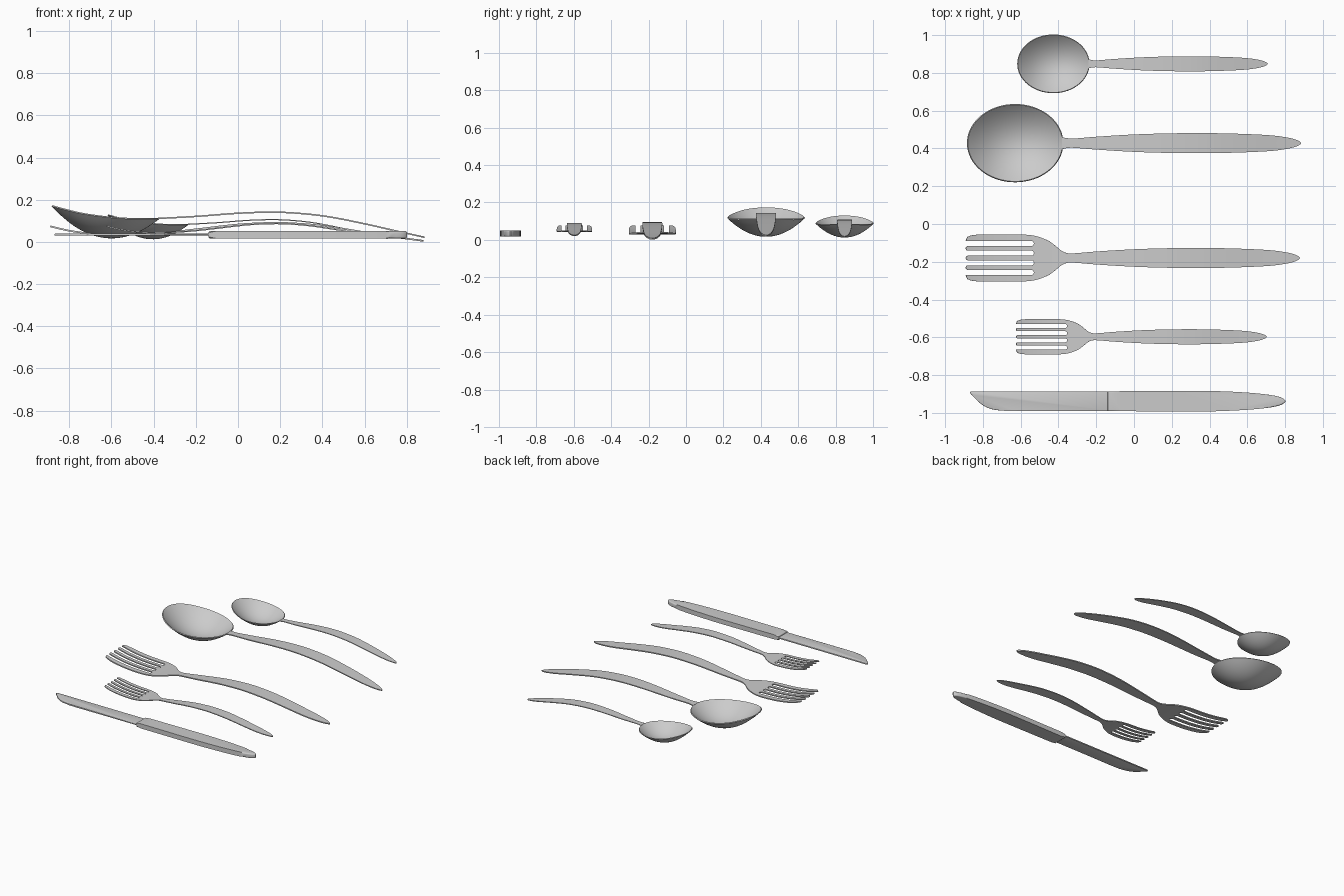
import bpy, bmesh, math

if "Cube" in bpy.data.objects:
    bpy.data.objects.remove(bpy.data.objects["Cube"])

def curve(pts):
    """Smooth function through a few (x, value) points."""
    n = len(pts)
    def slope(i):
        a, b = pts[max(i - 1, 0)], pts[min(i + 1, n - 1)]
        return (b[1] - a[1]) / (b[0] - a[0])
    def f(x):
        x = min(max(x, pts[0][0]), pts[-1][0])
        i = next(k for k in range(n - 1) if x <= pts[k + 1][0])
        (x0, y0), (x1, y1) = pts[i], pts[i + 1]
        h = x1 - x0
        t = (x - x0) / h
        return ((2*t**3 - 3*t*t + 1) * y0 + (t**3 - 2*t*t + t) * h * slope(i)
                + (3*t*t - 2*t**3) * y1 + (t**3 - t*t) * h * slope(i + 1))
    return f

def span(a, b, n):
    return [a + (b - a) * i / n for i in range(n + 1)]

def strip(bm, xs, rows, z):
    """Sheet along x; rows(x) gives the y values across it."""
    grid = [[bm.verts.new((x, y, z(x))) for y in rows(x)] for x in xs]
    for a, b in zip(grid, grid[1:]):
        for j in range(len(a) - 1):
            bm.faces.new((a[j], b[j], b[j + 1], a[j + 1]))

def finish(name, bm, thickness=0):
    bmesh.ops.remove_doubles(bm, verts=bm.verts, dist=1e-4)
    bmesh.ops.recalc_face_normals(bm, faces=bm.faces)
    me = bpy.data.meshes.new(name)
    bm.to_mesh(me)
    bm.free()
    ob = bpy.data.objects.new(name, me)
    bpy.context.collection.objects.link(ob)
    bpy.ops.object.select_all(action='DESELECT')
    bpy.context.view_layer.objects.active = ob
    ob.select_set(True)
    if thickness:
        m = ob.modifiers.new("thickness", 'SOLIDIFY')
        m.thickness, m.offset = thickness, 0
        bpy.ops.object.modifier_apply(modifier=m.name)
    bpy.ops.object.shade_smooth_by_angle(angle=math.radians(35))
    return ob

def small_copy(ob, name, loc):
    c = bpy.data.objects.new(name, ob.data)
    c.scale, c.location = (0.75,) * 3, loc
    bpy.context.collection.objects.link(c)

# handle outline shared by spoons and forks
grip = [(-.33, .024), (-.2, .034), (0, .046), (.2, .052), (.4, .053), (.6, .048),
        (.74, .040), (.81, .030), (.85, .0205), (.873, .011), (.882, .004), (.885, 0)]
TAIL = span(-.3, .8, 36) + [.82, .835, .85, .86, .868, .875, .88, .883, .885]

# spoon: bowl and handle
rim = curve([(-.885, .172), (-.75, .138), (-.62, .119), (-.5, .111), (-.37, .111)])
bm = bmesh.new()
N, R = 64, 14
rings = []
for k in range(1, R + 1):
    r = k / R
    ring = []
    for i in range(N):
        a = 2 * math.pi * i / N
        x = -.629 + .253 * r * math.cos(a)
        ring.append(bm.verts.new((x, .205 * r * math.sin(a), rim(x) - .098 * (1 - r * r))))
    rings.append(ring)
mid = bm.verts.new((-.629, 0, rim(-.629) - .098))
for i in range(N):
    j = (i + 1) % N
    bm.faces.new((mid, rings[0][i], rings[0][j]))
    for a, b in zip(rings, rings[1:]):
        bm.faces.new((a[i], b[i], b[j], a[j]))
w = curve([(-.385, .033), (-.36, .027)] + grip)
z = curve([(-.385, .111), (-.2, .121), (0, .136), (.15, .141), (.27, .137), (.42, .121),
           (.6, .086), (.75, .052), (.885, .022)])
strip(bm, span(-.38, -.305, 6) + TAIL, lambda x: [-w(x), 0, w(x)], z)
spoon = finish("table_spoon", bm, .007)
spoon.location = (0, .428, 0)
small_copy(spoon, "tea_spoon", (.045, .848, 0))

# fork: five tines joined to the head and handle
TIP, ROOT, GAP = -.885, -.525, .0135
centres = [-.0765, -.0255, .0255, .0765]
head = curve([(-.885, .092), (-.88, .107), (-.865, .117), (-.84, .122), (-.8, .125), (-.62, .125),
              (-.55, .122), (-.5, .112), (-.446, .090), (-.41, .064), (-.385, .043),
              (-.36, .029)] + grip)
z = curve([(-.885, .074), (-.8, .054), (-.7, .040), (-.6, .034), (-.5, .034), (-.35, .043),
           (-.2, .059), (0, .082), (.15, .090), (.25, .089), (.4, .077), (.55, .055),
           (.7, .030), (.885, .005)])
bm = bmesh.new()

def gap(x):
    t = max(0, (x - (ROOT - GAP)) / GAP)
    return GAP * math.sqrt(max(0, 1 - t * t))

def tine(i):
    def rows(x):
        lo = -head(x) if i == 0 else centres[i - 1] + gap(x)
        hi = head(x) if i == 4 else centres[i] - gap(x)
        if 0 < i < 4:  # rounded tips
            t = max(0, 1 - (x - TIP) / .011)
            m, h = (lo + hi) / 2, (hi - lo) / 2 * math.sqrt(max(.06, 1 - t * t))
            lo, hi = m - h, m + h
        return [lo, hi]
    return rows

tine_x = ([TIP, -.8835, -.881, -.878, -.874, -.865, -.85] + span(-.83, ROOT - GAP, 16)
          + [ROOT - .009, ROOT - .005, ROOT - .002, ROOT])
for i in range(5):
    strip(bm, tine_x, tine(i), z)
h0 = head(ROOT)
strip(bm, span(ROOT, -.305, 26) + TAIL,
      lambda x: [head(x) * c / h0 for c in [-h0] + centres + [h0]], z)
fork = finish("dinner_fork", bm, .008)
fork.location = (-.012, -.18, 0)
fork.location.x = -.005
small_copy(fork, "salad_fork", (.04, -.597, .019))

# knife: outlines extruded and edge-rounded
def slab(name, pts, z0, z1, bevel, seg):
    bm = bmesh.new()
    f = bm.faces.new([bm.verts.new((x, y, z0)) for x, y in pts])
    ext = bmesh.ops.extrude_face_region(bm, geom=[f])
    for v in ext['geom']:
        if isinstance(v, bmesh.types.BMVert):
            v.co.z = z1
    edges = [e for e in bm.edges if abs(e.verts[0].co.z - e.verts[1].co.z) < 1e-5]
    bmesh.ops.bevel(bm, geom=edges, offset=bevel, segments=seg, profile=.5,
                    affect='EDGES', clamp_overlap=True)
    return finish(name, bm)

belly = curve([(-.87, -.892), (-.85, -.915), (-.82, -.944), (-.79, -.966), (-.75, -.981),
               (-.70, -.988), (-.62, -.990)])
slab("knife_blade", [(-.13, -.887), (-.862, -.886)] + [(x, belly(x)) for x in span(-.87, -.62, 18)]
     + [(-.13, -.990)], .030, .040, .003, 2)
half = curve([(-.14, .052), (.1, .054), (.35, .055), (.5, .051), (.62, .044), (.7, .036),
              (.75, .028), (.78, .019), (.795, .010), (.802, .003)])
xs = span(-.14, .7, 24) + [.725, .75, .768, .78, .789, .796, .802]
slab("knife_handle", [(x, -.938 - half(x)) for x in xs] + [(x, -.938 + half(x)) for x in reversed(xs)],
     .017, .051, .011, 4)
